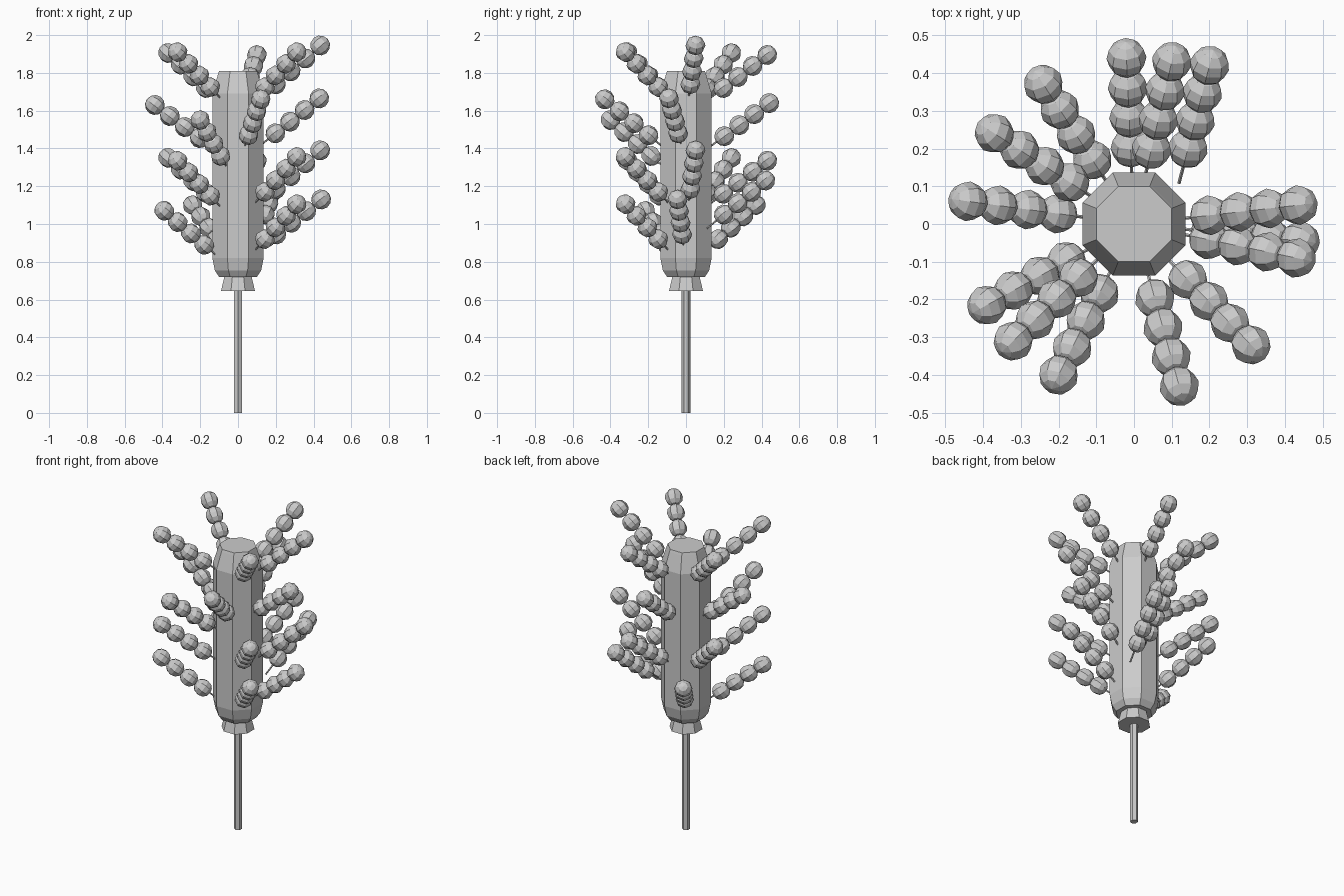
import bpy, bmesh, math
from mathutils import Vector, Matrix

if "Cube" in bpy.data.objects:
    bpy.data.objects.remove(bpy.data.objects["Cube"])


def finish(name, bm):
    me = bpy.data.meshes.new(name)
    bmesh.ops.recalc_face_normals(bm, faces=bm.faces)
    bm.to_mesh(me)
    bm.free()
    ob = bpy.data.objects.new(name, me)
    bpy.context.collection.objects.link(ob)
    return ob


def lathe(name, profile, sides):
    # stack of polygon rings; radii are measured to the flat sides
    bm = bmesh.new()
    k = 1 / math.cos(math.pi / sides)
    rings = []
    for r, z in profile:
        rings.append([bm.verts.new((r * k * math.cos((i + .5) * 2 * math.pi / sides),
                                    r * k * math.sin((i + .5) * 2 * math.pi / sides), z))
                      for i in range(sides)])
    for a, b in zip(rings, rings[1:]):
        for i in range(sides):
            j = (i + 1) % sides
            bm.faces.new((a[i], a[j], b[j], b[i]))
    bm.faces.new(rings[0][::-1])
    bm.faces.new(rings[-1])
    return finish(name, bm)


def skewer(name, first, tip, radius=0.053):
    bm = bmesh.new()
    axis = (tip - first).normalized()
    rot = axis.to_track_quat('Z', 'Y').to_matrix().to_4x4()
    # four faceted fruits
    for i in range(4):
        p = first.lerp(tip, i / 3)
        bmesh.ops.create_uvsphere(bm, u_segments=8, v_segments=6, radius=radius,
                                  matrix=Matrix.Translation(p) @ rot)
    # thin stick running into the straw bundle
    start = first - axis * 0.12
    bmesh.ops.create_cone(bm, cap_ends=True, segments=6, radius1=0.005, radius2=0.005,
                          depth=(tip - start).length,
                          matrix=Matrix.Translation((start + tip) / 2) @ rot)
    return finish(name, bm)


# pole, collar and straw bundle
lathe("pole", [(0.02, 0), (0.02, 0.70)], 6)
lathe("collar", [(0.09, 0.645), (0.07, 0.73)], 8)
lathe("straw_bundle", [(0.10, 0.72), (0.123, 0.755), (0.136, 0.82), (0.136, 1.69),
                       (0.105, 1.795), (0.10, 1.81)], 8)

# skewers: tip x, tip y, rise along the fruits, tip heights
ROWS = [
    (-.02, .44, .175, [1.64]),
    (.10, .43, .175, [1.895, 1.335]),
    (.20, .42, .18, [1.23]),
    (-.24, .37, .18, [1.10]),
    (-.37, .24, .185, [1.905, 1.35]),
    (-.44, .06, .175, [1.63]),
    (-.39, -.215, .18, [1.07]),
    (-.32, -.31, .185, [1.91, 1.335]),
    (-.20, -.40, .19, [1.55]),
    (.12, -.43, .19, [1.66]),
    (.31, -.32, .185, [1.91, 1.355, 1.105]),
    (.43, -.09, .185, [1.665]),
    (.44, -.045, .185, [1.13]),
    (.435, .05, .205, [1.945, 1.39]),
]
n = 0
for x, y, rise, heights in ROWS:
    fx, fy = (.143, .20) if (x, y) == (.20, .42) else (x * .46, y * .46)
    for z in heights:
        n += 1
        skewer(f"fruit_skewer_{n}", Vector((fx, fy, z - rise)), Vector((x, y, z)))
